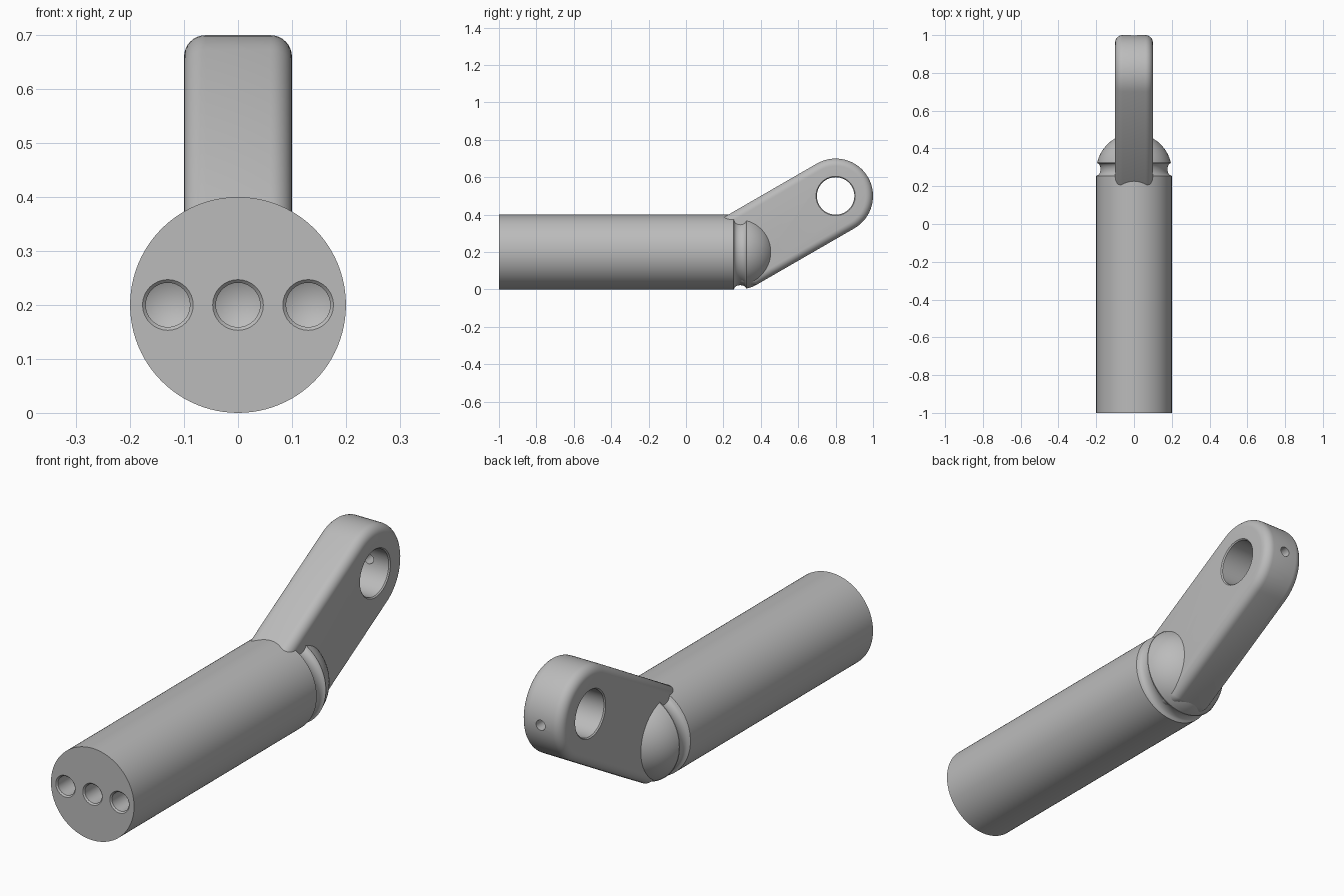
import bpy, bmesh
from math import sin, cos, pi, radians, sqrt
from mathutils import Vector

default = bpy.data.objects.get("Cube")
if default:
    bpy.data.objects.remove(default, do_unlink=True)

steel = bpy.data.materials.new("steel_gray")
steel.use_nodes = True
GRAY = (0.5, 0.5, 0.5, 1)
steel.diffuse_color = GRAY
steel.node_tree.nodes["Principled BSDF"].inputs["Base Color"].default_value = GRAY


def make_object(name, bm):
    bmesh.ops.recalc_face_normals(bm, faces=bm.faces)
    mesh = bpy.data.meshes.new(name)
    bm.to_mesh(mesh)
    bm.free()
    mesh.materials.append(steel)
    obj = bpy.data.objects.new(name, mesh)
    bpy.context.collection.objects.link(obj)
    return obj


def loft(name, loops):
    """Skin a stack of equal closed loops; a one-point loop is a tip."""
    bm = bmesh.new()
    rings = [[bm.verts.new(p) for p in loop] for loop in loops]
    for a, b in zip(rings, rings[1:]):
        n = max(len(a), len(b))
        for i in range(n):
            j = (i + 1) % n
            if len(b) == 1:
                bm.faces.new((a[i], a[j], b[0]))
            else:
                bm.faces.new((a[i], a[j], b[j], b[i]))
    for ring in (rings[0], rings[-1]):
        if len(ring) > 2:
            bm.faces.new(ring)
    return make_object(name, bm)


def lathe(name, profile, origin, axis="Y", sides=32):
    """Revolve (radius, distance) points about an axis through origin."""
    def point(r, d, t):
        u, v = r * cos(t), r * sin(t)
        return Vector(origin) + Vector((u, d, v) if axis == "Y" else (d, u, v))
    loops = [[point(r, d, 2 * pi * i / sides) for i in range(sides if r else 1)]
             for r, d in profile]
    return loft(name, loops)


def finish(obj, cutters):
    bpy.ops.object.select_all(action="DESELECT")
    bpy.context.view_layer.objects.active = obj
    obj.select_set(True)
    for cutter in cutters:
        cutter.hide_render = True
        mod = obj.modifiers.new("cut", "BOOLEAN")
        mod.operation = "DIFFERENCE"
        mod.solver = "EXACT"
        mod.object = cutter
        bpy.ops.object.modifier_apply(modifier=mod.name)
        bpy.data.objects.remove(cutter, do_unlink=True)
    bpy.ops.object.shade_smooth_by_angle(angle=radians(30))


# Round shank with a groove and a domed end
R = 0.2
DOME_Y = 0.28
profile = [(R, -1), (R, 0.255)]
for i in range(9):
    t = pi * i / 8
    profile.append((0.197 - 0.02 * sin(t), 0.29 - 0.033 * cos(t)))
for i in range(17):
    y = 0.045 / R
    t = y + (pi / 2 - y) * i / 16
    profile.append((R * cos(t) if i < 16 else 0, DOME_Y + R * sin(t)))
shank = lathe("shank", profile, (0, 0, R), sides=96)

# Three chamfered drill holes in the front face
drill = [(0.049, -0.01), (0.047, 0), (0.041, 0.006), (0.041, 0.15), (0, 0.17)]
finish(shank, [lathe("drill_cutter", drill, (x, -1, R)) for x in (-0.13, 0, 0.13)])

# Angled eye arm with rounded long edges
FILLET, HALF = 0.04, 0.1


def arm_loop(inset, x):
    pts = []
    for i in range(33):
        t = radians(-60 + 180 * i / 32)
        r = R - inset
        pts.append((x, 0.8 + r * cos(t), 0.5 + r * sin(t)))
    for i in range(33):
        deg = 120 + 180 * i / 32
        t = radians(deg)
        sink = 0.04 * min(1, min(deg - 120, 300 - deg) / 30)
        r = R - inset - sink
        pts.append((x, DOME_Y + r * cos(t), R + r * sin(t)))
    return pts


steps = [i * pi / 16 for i in range(9)]
half = [(FILLET * (1 - cos(t)), HALF - FILLET + FILLET * sin(t)) for t in steps]
section = [(d, -x) for d, x in reversed(half)] + half
arm = loft("eye_arm", [arm_loop(d, x) for d, x in section])

# Cross eye with chamfered rims, and a small oil hole in the arm end
eye = [(0.11, -0.105), (0.1, -0.095), (0.1, 0.095), (0.11, 0.105)]
oil = [(0.022, 0), (0.022, 0.3)]
finish(arm, [lathe("eye_cutter", eye, (0, 0.8, 0.5), "X", 64),
             lathe("oil_cutter", oil, (0, 0.8, 0.5), "Y", 24)])
